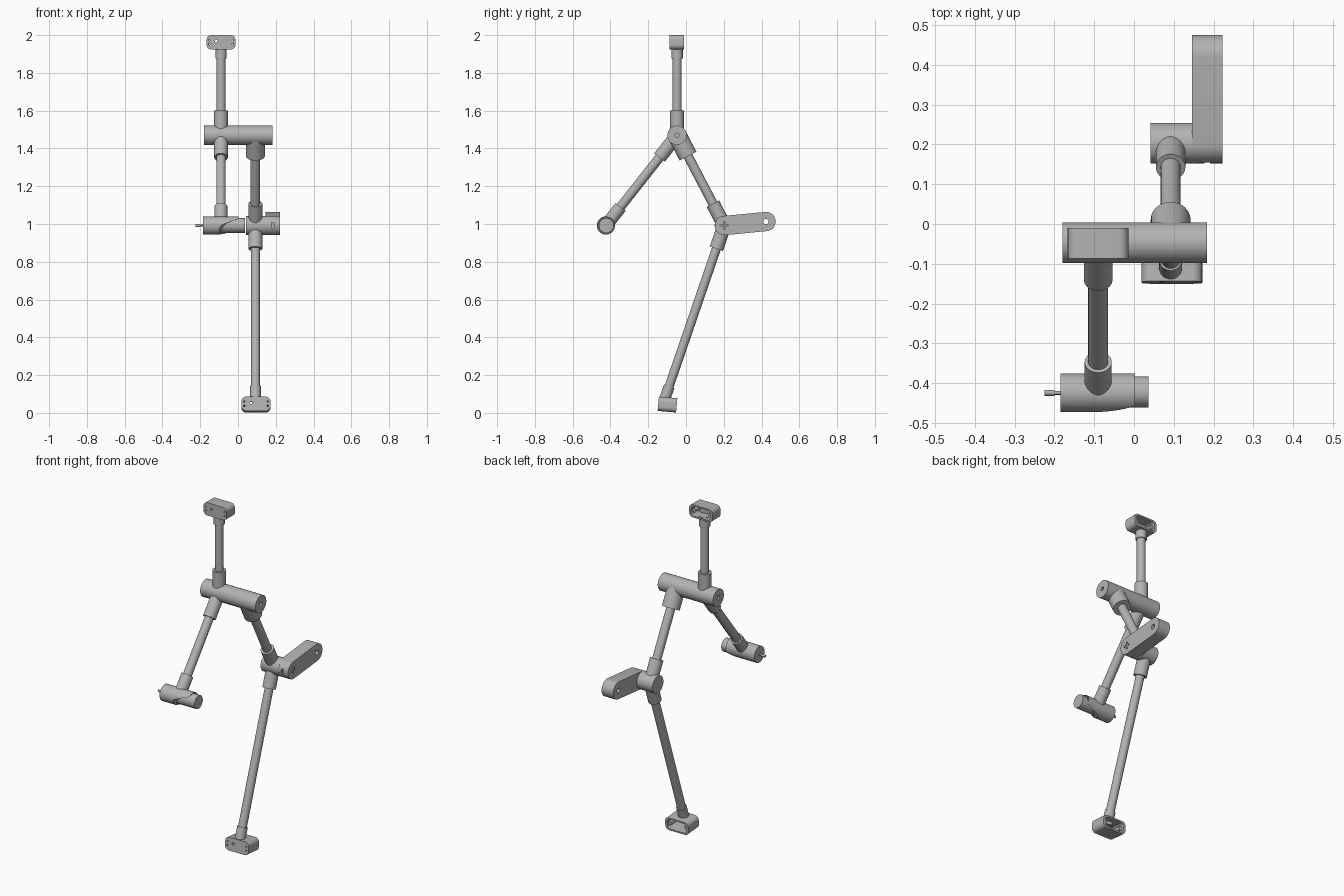
import bpy, bmesh
from math import pi, cos, sin, radians
from mathutils import Matrix, Vector

if "Cube" in bpy.data.objects:
    bpy.data.objects.remove(bpy.data.objects["Cube"])

grey = bpy.data.materials.new("plain grey")
grey.use_nodes = True
grey.diffuse_color = (0.45, 0.45, 0.45, 1)
grey.node_tree.nodes["Principled BSDF"].inputs["Base Color"].default_value = grey.diffuse_color
parts = []


def add_object(name, bm):
    bmesh.ops.recalc_face_normals(bm, faces=bm.faces)
    mesh = bpy.data.meshes.new(name)
    bm.to_mesh(mesh)
    bm.free()
    mesh.materials.append(grey)
    obj = bpy.data.objects.new(name, mesh)
    bpy.context.collection.objects.link(obj)
    parts.append(obj)
    return obj


def rod(name, a, b, radius, sides=40):
    """Cylinder between two points."""
    a, b = Vector(a), Vector(b)
    bm = bmesh.new()
    turn = (b - a).to_track_quat('Z', 'Y').to_matrix().to_4x4()
    bmesh.ops.create_cone(bm, cap_ends=True, segments=sides, radius1=radius, radius2=radius,
                          depth=(b - a).length, matrix=Matrix.Translation((a + b) / 2) @ turn)
    return add_object(name, bm)


def rounded_bar(name, width, height, radius, depth, matrix):
    """Rounded rectangle in XZ, extruded along Y."""
    bm = bmesh.new()
    steps = 10
    verts = []
    for corner, (sx, sz) in enumerate([(1, 1), (-1, 1), (-1, -1), (1, -1)]):
        for i in range(steps + 1):
            t = (corner + i / steps) * pi / 2
            verts.append(bm.verts.new((sx * (width / 2 - radius) + radius * cos(t), -depth / 2,
                                       sz * (height / 2 - radius) + radius * sin(t))))
    bmesh.ops.remove_doubles(bm, verts=verts, dist=0.0001)
    face = bm.faces.new([v for v in verts if v.is_valid])
    new = bmesh.ops.extrude_face_region(bm, geom=[face])["geom"]
    bmesh.ops.translate(bm, vec=(0, depth, 0), verts=[g for g in new if isinstance(g, bmesh.types.BMVert)])
    bm.transform(matrix)
    return add_object(name, bm)


def cut(obj, cutters):
    """Subtract the cutters and remove them."""
    for c in cutters:
        mod = obj.modifiers.new("cut", 'BOOLEAN')
        mod.operation, mod.solver, mod.object = 'DIFFERENCE', 'EXACT', c
    bpy.context.view_layer.update()
    result = bpy.data.meshes.new_from_object(obj.evaluated_get(bpy.context.evaluated_depsgraph_get()))
    obj.modifiers.clear()
    obj.data = result
    for c in cutters:
        parts.remove(c)
        bpy.data.objects.remove(c)


def strut(name, a, b, radius, start, end):
    """Tube with a collar (radius, length) at each end."""
    a, b = Vector(a), Vector(b)
    d = (b - a).normalized()
    rod(name + "_tube", a, b, radius)
    rod(name + "_start_collar", a, a + d * start[1], start[0])
    rod(name + "_end_collar", b - d * end[1], b, end[0])


def end_box(name, centre, depth, height, tilt):
    """Rounded box, open at the back, with screw holes and bosses."""
    m = Matrix.Translation(centre) @ Matrix.Rotation(tilt, 4, 'X')
    box = rounded_bar(name, 0.153, height, 0.025, depth, m)
    cutters = [rounded_bar("cavity", 0.125, height - 0.018, 0.018, depth, m @ Matrix.Translation((0, 0.014, 0)))]
    holes = [(s * 0.062, z, 0.0045) for s in (-1, 1) for z in (-0.01, 0.012)] + [(-0.025, 0.005, 0.007)]
    for x, z, r in holes:
        cutters.append(rod("hole", m @ Vector((x, -depth, z)), m @ Vector((x, 0, z)), r, 16))
    cut(box, cutters)
    for s in (-1, 1):
        rod(name + "_boss", m @ Vector((s * 0.052, -depth / 2 + 0.01, 0)),
            m @ Vector((s * 0.052, depth / 2 - 0.012, 0)), 0.012, 20)


# Joint centres
arm_x, leg_x = -0.09, 0.092
hub_y, hub_z = -0.047, 1.47
knee_y, knee_z = 0.203, 0.992
hand_y, hand_z = -0.424, 0.992

# Central hub with an axle hole
hub = rod("hub", (-0.18, hub_y, hub_z), (0.183, hub_y, hub_z), 0.051, 64)

# Neck and top box
strut("neck", (arm_x, hub_y, hub_z), (arm_x, hub_y, 1.935), 0.024, (0.037, 0.13), (0.03, 0.06))
end_box("top_box", (arm_x, -0.048, 1.962), 0.077, 0.076, 0)

# Arm
strut("arm", (arm_x, hub_y, hub_z), (arm_x, hand_y, hand_z), 0.025, (0.036, 0.15), (0.034, 0.125))

# Thigh and shin
strut("thigh", (leg_x, hub_y, hub_z), (leg_x, knee_y, knee_z), 0.025, (0.05, 0.125), (0.037, 0.13))
strut("shin", (leg_x, knee_y, knee_z), (leg_x, -0.115, 0.065), 0.024, (0.037, 0.13), (0.029, 0.08))
end_box("foot_box", (leg_x + 0.003, -0.098, 0.044), 0.098, 0.076, radians(-5))

# The axle hole passes through the hub only
cut(hub, [rod("axle", (s * 0.25, hub_y, hub_z), (s * 0.135, hub_y, hub_z), 0.011, 24) for s in (-1, 1)])

# Knee barrel
rod("knee_barrel", (0.042, knee_y, knee_z), (0.16, knee_y, knee_z), 0.051, 64)

# Paddle with an eye hole, a cross of screw holes and a front slot
tilt = Matrix.Rotation(radians(5.5), 4, 'X')
m = Matrix.Translation((0.184, 0.3135, 1.0025)) @ tilt @ Matrix.Rotation(pi / 2, 4, 'Z')
paddle = rounded_bar("paddle", 0.323, 0.102, 0.0505, 0.076, m)
cutters = [rod("eye", (0.1, 0.423, 1.013), (0.3, 0.423, 1.013), 0.014, 32),
           rounded_bar("slot", 0.014, 0.03, 0.003, 0.04, Matrix.Translation((0.184, 0.145, knee_z)))]
for dy, dz in [(0.016, 0), (-0.016, 0), (0, 0.016), (0, -0.016), (0, 0)]:
    r = 0.006 if dy or dz else 0.004
    cutters.append(rod("screw", (0.2, knee_y + dy, knee_z + dz), (0.25, knee_y + dy, knee_z + dz), r, 16))
cut(paddle, cutters)

# Hand: core, sleeve with a curved lip, and a pin
rod("hand_core", (-0.17, hand_y + 0.002, hand_z), (0.037, hand_y + 0.002, hand_z), 0.039, 48)
sleeve = rod("hand_sleeve", (-0.185, hand_y, hand_z), (0.003, hand_y, hand_z), 0.048, 64)
for v in sleeve.data.vertices:
    if v.co.x > 0:
        side = Vector((v.co.y - hand_y, v.co.z - hand_z)).normalized().dot(Vector((-0.6, -0.8)))
        t = min(max((side + 0.3) / 1.1, 0), 1)
        v.co.x -= 0.1 * t * t * (3 - 2 * t)
rod("pin", (-0.225, hand_y, hand_z), (-0.18, hand_y, hand_z), 0.005, 16)
rod("pin_tip", (-0.225, hand_y, hand_z), (-0.2, hand_y, hand_z), 0.0075, 16)

# Smooth round surfaces, keep edges sharp
bpy.ops.object.select_all(action='DESELECT')
for obj in parts:
    obj.select_set(True)
bpy.context.view_layer.objects.active = parts[0]
bpy.ops.object.shade_smooth_by_angle(angle=radians(30))
